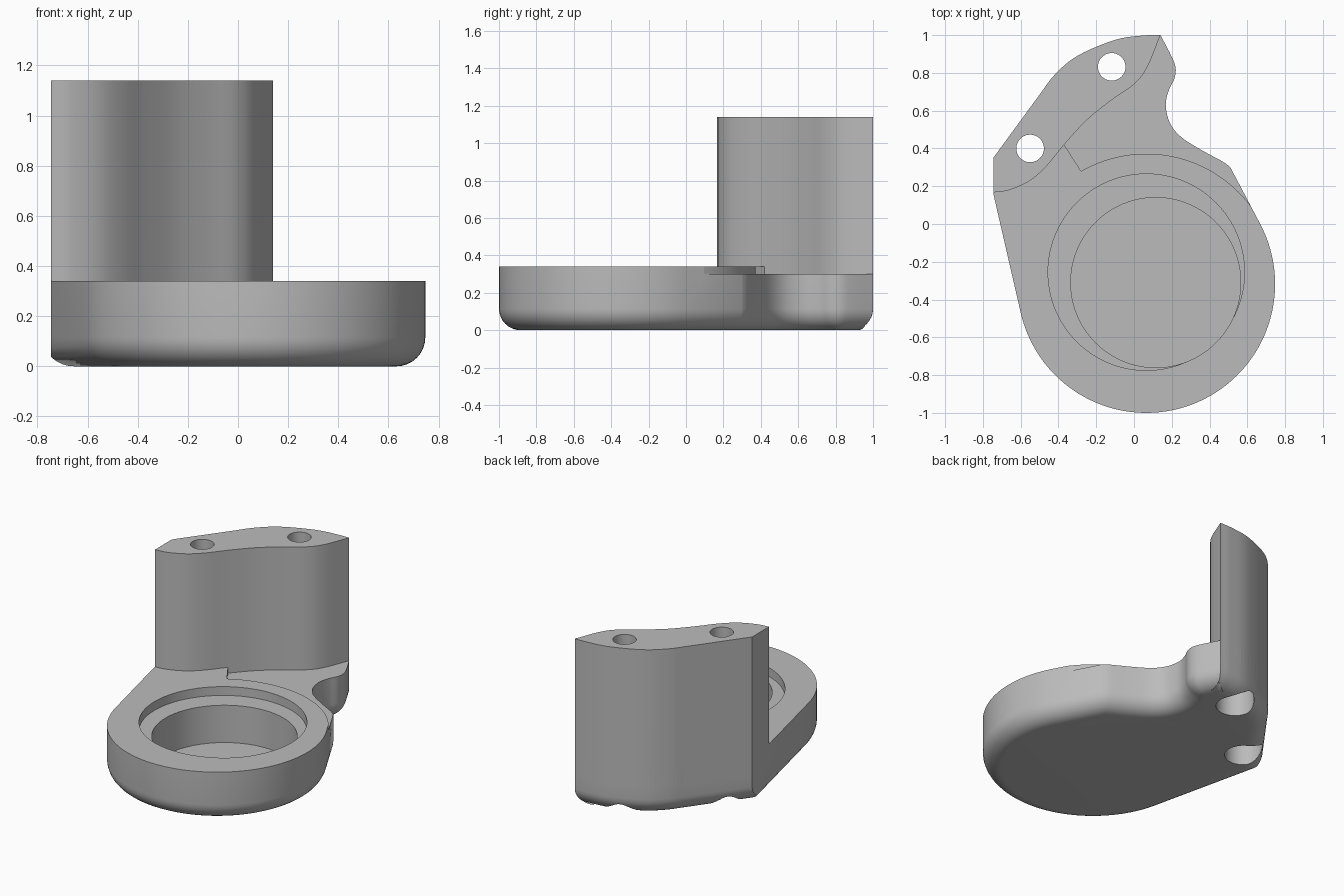
import bpy, bmesh, math
from mathutils import Vector

old = bpy.data.objects.get("Cube")
if old:
    bpy.data.objects.remove(old, do_unlink=True)

grey = bpy.data.materials.new("plain grey")
grey.use_nodes = True
colour = (0.5, 0.5, 0.5, 1)
grey.diffuse_color = colour
grey.node_tree.nodes["Principled BSDF"].inputs["Base Color"].default_value = colour

DISC = (0.065, -0.318)
BASE_TOP, STEP_TOP, TOWER_TOP = 0.34, 0.30, 1.14
FILLET = 0.115


def arc(centre, radius, start, end, steps):
    """Points on a circular arc, angles in degrees."""
    angles = [math.radians(start + (end - start) * i / steps) for i in range(steps + 1)]
    return [Vector((centre[0] + radius * math.cos(a), centre[1] + radius * math.sin(a))) for a in angles]


def spline(points, steps=5):
    """Smooth curve through the points."""
    p = [Vector(q) for q in points]
    p = [2 * p[0] - p[1]] + p + [2 * p[-1] - p[-2]]
    out = []
    for a, b, c, d in zip(p, p[1:], p[2:], p[3:]):
        for i in range(steps):
            t = i / steps
            out.append(0.5 * (2 * b + (c - a) * t + (2 * a - 5 * b + 4 * c - d) * t * t
                              + (3 * b - a - 3 * c + d) * t ** 3))
    return out + [p[-2]]


def inset(loop, dist):
    """Move a counter-clockwise loop inwards with mitred corners."""
    out = []
    for i, p in enumerate(loop):
        e1 = (p - loop[i - 1]).normalized()
        e2 = (loop[(i + 1) % len(loop)] - p).normalized()
        n1, n2 = Vector((-e1.y, e1.x)), Vector((-e2.y, e2.x))
        out.append(p + (n1 + n2) * dist / (1 + n1.dot(n2)))
    return out


def solid(name, layers):
    """Skin a stack of (loop, height) layers into a closed mesh."""
    bm = bmesh.new()
    rings = [[bm.verts.new((p.x, p.y, z)) for p in loop] for loop, z in layers]
    n = len(rings[0])
    for low, high in zip(rings, rings[1:]):
        for i in range(n):
            j = (i + 1) % n
            bm.faces.new((low[i], low[j], high[j], high[i]))
    bm.faces.new(rings[0][::-1])
    bm.faces.new(rings[-1])
    bmesh.ops.recalc_face_normals(bm, faces=bm.faces)
    mesh = bpy.data.meshes.new(name)
    bm.to_mesh(mesh)
    bm.free()
    mesh.materials.append(grey)
    obj = bpy.data.objects.new(name, mesh)
    bpy.context.collection.objects.link(obj)
    return obj


def prism(name, loop, z0, z1):
    return solid(name, [(loop, z0), (loop, z1)])


def cylinder(name, centre, radius, z0, z1, sides=64):
    return prism(name, arc(centre, radius, 0, 360, sides)[:-1], z0, z1)


def combine(target, other, operation):
    """Apply a boolean and drop the helper."""
    mod = target.modifiers.new(operation, 'BOOLEAN')
    mod.operation, mod.solver, mod.object = operation, 'EXACT', other
    mod.use_self = True
    other.hide_render = True
    bpy.context.view_layer.objects.active = target
    bpy.ops.object.modifier_apply(modifier=mod.name)
    bpy.data.objects.remove(other, do_unlink=True)


# Outline: round disc, waisted notch on the right, curved back
round_front = arc(DISC, 0.682, 192, 387.5, 72)
notch = spline([(0.51, 0.30), (0.47, 0.33), (0.36, 0.39), (0.25, 0.46), (0.19, 0.535), (0.168, 0.63),
                (0.185, 0.71), (0.214, 0.77), (0.22, 0.83), (0.195, 0.895), (0.14, 1.0)])
back = spline([(0.14, 1.0), (0.05, 0.998), (-0.1, 0.975), (-0.3, 0.89), (-0.42, 0.79), (-0.5, 0.685)])
corner = [Vector((-0.778, 0.305))]
outline = round_front + notch + back[1:] + corner

# Base with a rounded bottom edge
layers = []
for k in range(9):
    a = math.pi / 2 * k / 8
    layers.append((inset(outline, FILLET * (1 - math.sin(a))), FILLET * (1 - math.cos(a))))
body = solid("bracket_body", layers + [(outline, BASE_TOP)])

# Lower step behind the disc, running on under the tower
step = arc(DISC, 0.69, 37, 120, 40) + [Vector(p) for p in ((-0.37, 0.42), (-0.5, 0.62), (-0.5, 1.2), (1, 1.2), (1, 0.1))]
combine(body, prism("step_cutter", step[::-1], STEP_TOP, 0.5), 'DIFFERENCE')

# Tower with an S-shaped front wall
front_wall = spline([(-0.745, 0.167), (-0.66, 0.18), (-0.55, 0.23), (-0.46, 0.31), (-0.37, 0.42), (-0.25, 0.55),
                     (-0.12, 0.655), (0, 0.74), (0.07, 0.83), (0.14, 1.0)])
tower = prism("tower", front_wall + back[1:] + corner, 0.2, TOWER_TOP)
combine(body, tower, 'UNION')

# Flat cut on the left end
flat = [Vector(p) for p in ((-1, -0.5), (-0.745, -0.5), (-0.745, 1), (-1, 1))]
combine(body, prism("end_cutter", flat, -0.5, 1.5), 'DIFFERENCE')

# Stepped round pocket
combine(body, cylinder("rim_cutter", (0.065, -0.255), 0.52, 0.28, 0.5, 96), 'DIFFERENCE')
combine(body, cylinder("pocket_cutter", (0.115, -0.31), 0.45, 0.025, 0.5, 96), 'DIFFERENCE')

# Screw holes with wide recesses underneath
for centre in ((-0.118, 0.832), (-0.55, 0.4)):
    combine(body, cylinder("hole_cutter", centre, 0.073, -0.2, 1.4, 40), 'DIFFERENCE')
    combine(body, cylinder("recess_cutter", centre, 0.118, -0.2, 0.16, 40), 'DIFFERENCE')

bpy.ops.object.select_all(action='DESELECT')
body.select_set(True)
bpy.context.view_layer.objects.active = body
bpy.ops.object.shade_smooth_by_angle(angle=math.radians(30))
